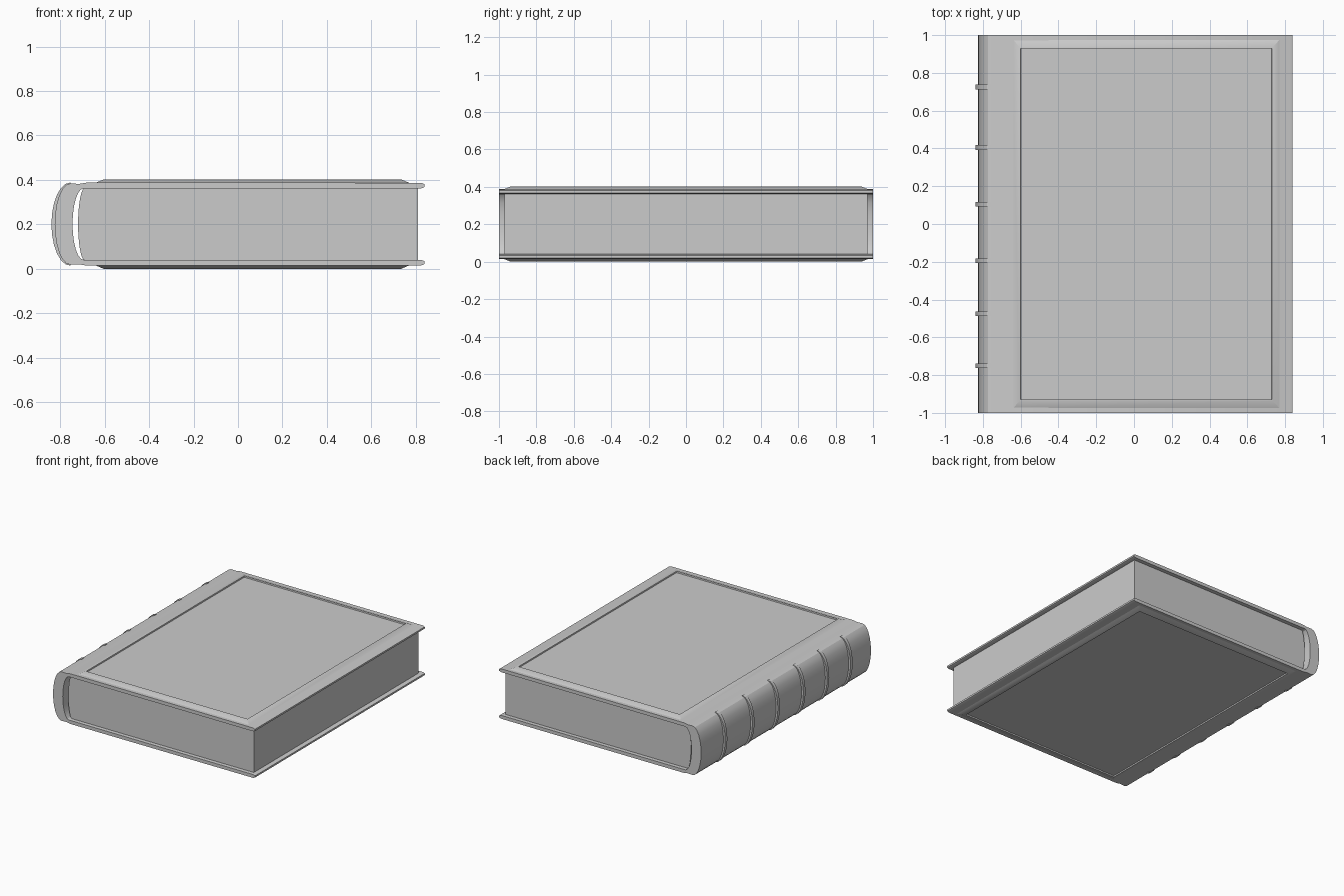
import bpy, bmesh, math

if "Cube" in bpy.data.objects:
    bpy.data.objects.remove(bpy.data.objects["Cube"])

MID = 0.201  # half height of the book; everything mirrors about this level


def arc(cx, a, b, n=12):
    """Half ellipse bulging to -x, listed from top to bottom (x, z)."""
    return [(cx - a * math.sin(math.pi * i / n), MID + b * math.cos(math.pi * i / n))
            for i in range(n + 1)]


def flip(points):
    return [(x, 2 * MID - z) for x, z in reversed(points)]


def finish(name, bm):
    bmesh.ops.recalc_face_normals(bm, faces=bm.faces)
    mesh = bpy.data.meshes.new(name)
    bm.to_mesh(mesh)
    bm.free()
    ob = bpy.data.objects.new(name, mesh)
    bpy.context.collection.objects.link(ob)
    bpy.ops.object.select_all(action='DESELECT')
    ob.select_set(True)
    bpy.context.view_layer.objects.active = ob
    bpy.ops.object.shade_smooth_by_angle(angle=math.radians(25))
    return ob


def prism(name, profile, y0, y1):
    """Extrude an x-z profile along y."""
    bm = bmesh.new()
    face = bm.faces.new([bm.verts.new((x, y0, z)) for x, z in profile])
    out = bmesh.ops.extrude_face_region(bm, geom=[face])
    verts = [v for v in out['geom'] if isinstance(v, bmesh.types.BMVert)]
    bmesh.ops.translate(bm, verts=verts, vec=(0, y1 - y0, 0))
    return finish(name, bm)


# Case: two boards joined by a rounded spine, one C-shaped profile
upper = [(0.825, 0.362), (0.84, 0.368), (0.84, 0.381), (0.825, 0.387),
         (-0.68, 0.388), (-0.715, 0.382)]
spine_outer = arc(-0.755, 0.07, 0.183)
spine_inner = arc(-0.695, 0.05, 0.161)
prism("case", upper + spine_outer + flip(upper) + list(reversed(spine_inner)), -1.0, 1.0)

# Page block with a rounded back
pages = [(0.81, MID + 0.163)] + arc(-0.69, 0.03, 0.163) + [(0.81, MID - 0.163)]
prism("page_block", pages, -0.97, 0.97)

# Raised bands across the spine
band = arc(-0.755, 0.085, 0.187) + list(reversed(arc(-0.755, 0.05, 0.17)))
for i, y in enumerate((0.725, 0.405, 0.105, -0.195, -0.475, -0.75)):
    prism(f"spine_band_{i + 1}", band, y - 0.0125, y + 0.0125)

# Cover panels: sloped frame around a slightly sunken field (x0, x1, half y, z)
rings = [(-0.645, 0.775, 0.98, 0.385), (-0.605, 0.735, 0.937, 0.402),
         (-0.60, 0.73, 0.93, 0.402), (-0.598, 0.728, 0.928, 0.393)]
for name in ("front_cover_panel", "back_cover_panel"):
    bm = bmesh.new()
    loops = []
    for x0, x1, y, z in rings:
        if name.startswith("back"):
            z = 2 * MID - z
        loops.append([bm.verts.new(p) for p in
                      ((x0, -y, z), (x1, -y, z), (x1, y, z), (x0, y, z))])
    for a, b in zip(loops, loops[1:]):
        for i in range(4):
            j = (i + 1) % 4
            bm.faces.new((a[i], a[j], b[j], b[i]))
    bm.faces.new(loops[-1])
    bm.faces.new(list(reversed(loops[0])))
    finish(name, bm)
